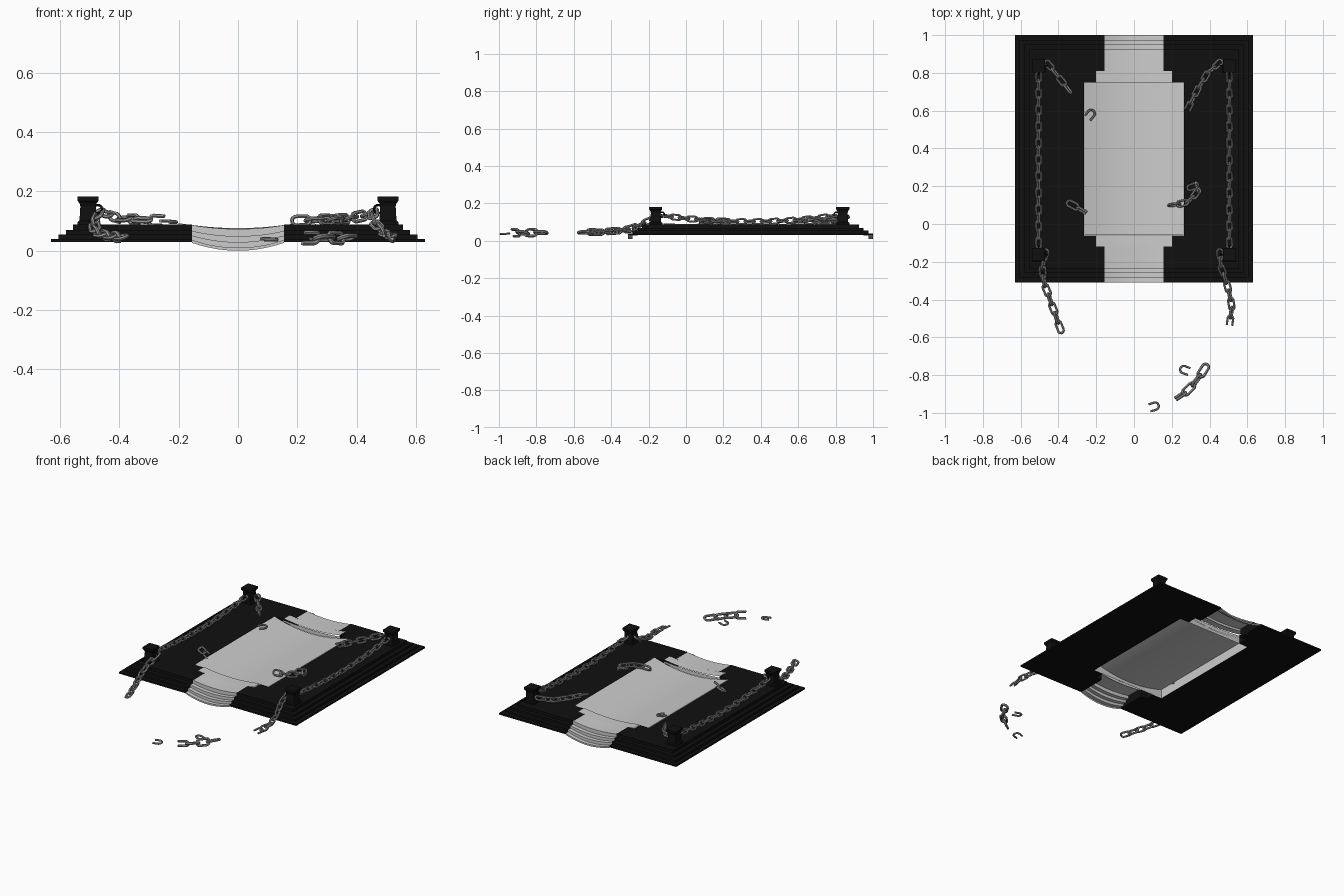
import bpy, bmesh, math
from mathutils import Vector, Matrix

if "Cube" in bpy.data.objects:
    bpy.data.objects.remove(bpy.data.objects["Cube"])

Y0, Y1, YC, FLOOR = -0.31, 1.0, 0.345, 0.03


def material(name, v):
    m = bpy.data.materials.new(name)
    m.diffuse_color = (v, v, v, 1)
    m.use_nodes = True
    m.node_tree.nodes["Principled BSDF"].inputs["Base Color"].default_value = m.diffuse_color
    return m


BLACK, STEEL = material("black_stone", 0.005), material("steel", 0.3)


def finish(name, bm, mat=None, smooth=False, recalc=True):
    if recalc:
        bmesh.ops.recalc_face_normals(bm, faces=bm.faces)
    me = bpy.data.meshes.new(name)
    bm.to_mesh(me)
    bm.free()
    ob = bpy.data.objects.new(name, me)
    bpy.context.collection.objects.link(ob)
    if mat:
        me.materials.append(mat)
    if smooth:
        bpy.ops.object.select_all(action='DESELECT')
        ob.select_set(True)
        bpy.context.view_layer.objects.active = ob
        bpy.ops.object.shade_smooth_by_angle(angle=math.radians(40))
    return ob


# Stepped black base: stacked prisms on each side, leaving the middle open
TIERS = [(0, 0.04), (0.025, 0.054), (0.05, 0.069), (0.075, 0.088)]


def base_side(name, s):
    bm = bmesh.new()
    z0 = FLOOR
    for inset, z1 in TIERS:
        xo, a = 0.63 - inset, Y0 + inset
        half = [(xo, a), (0.155, a), (0.155, -0.12), (0.2, -0.12), (0.2, -0.06), (0.265, -0.06)]
        pts = half + [(x, 2 * YC - y) for x, y in reversed(half)]
        f = bm.faces.new([bm.verts.new((s * x, y, z0)) for x, y in pts])
        ext = bmesh.ops.extrude_face_region(bm, geom=[f], use_keep_orig=True)
        top = [v for v in ext["geom"] if isinstance(v, bmesh.types.BMVert)]
        bmesh.ops.translate(bm, verts=top, vec=(0, 0, z1 - z0))
        z0 = z1
    finish(name, bm, BLACK)


base_side("base_left", -1)
base_side("base_right", 1)


# Worn grey walkway: sheets that sag across their width; rows are (y, z, sag)
def sheet(bm, half, w, rows, skirt=False):
    n = 14
    grid = []
    for y, z, sag in rows:
        row = []
        for i in range(n + 1):
            x = -half + 2 * half * i / n
            row.append(bm.verts.new((x, y, z - sag * max(0, 1 - (x / w) ** 2))))
        if skirt:
            row = [bm.verts.new((-half, y, FLOOR))] + row + [bm.verts.new((half, y, FLOOR))]
        grid.append(row)
    for r, q in zip(grid, grid[1:]):
        for i in range(len(r) - 1):
            bm.faces.new((r[i], r[i + 1], q[i + 1], q[i]))


def end_steps(name, flip):
    bm = bmesh.new()
    rows, z = [(Y0, FLOOR, 0.03)], FLOOR
    for k, (inset, z) in enumerate(TIERS):
        sag = 0.03 - 0.005 * k
        nxt = TIERS[k + 1][0] if k < 3 else 0.19
        rows += [(Y0 + inset, z, sag), (Y0 + nxt, z, 0.012 if k == 3 else sag)]
    sheet(bm, 0.155, 0.165, rows)
    # wider landing and the riser down into the worn slab
    sheet(bm, 0.2, 0.2, [(-0.12, 0.08, 0.02), (-0.12, 0.093, 0.017), (-0.06, 0.093, 0.017)])
    sheet(bm, 0.2, 0.265, [(-0.06, 0.091, 0.017), (-0.06, 0.091, 0.042)])
    if flip:
        for v in bm.verts:
            v.co.y = 2 * YC - v.co.y
        bmesh.ops.reverse_faces(bm, faces=bm.faces)
    finish(name, bm, smooth=True, recalc=False)


end_steps("front_steps", False)
end_steps("back_steps", True)
bm = bmesh.new()
sheet(bm, 0.263, 0.265, [(-0.058, 0.091, 0.042), (0.748, 0.091, 0.042)], True)
for y in (-0.058, 0.748):
    sheet(bm, 0.263, 0.265, [(y, FLOOR, 0), (y, 0.091, 0.042)])
finish("worn_slab", bm, smooth=True, recalc=False)


# Corner posts: square stacked profile, with hooks for the chains
def post(name, x, y):
    bm = bmesh.new()
    prof = [(0.036, 0.086), (0.036, 0.096), (0.029, 0.102), (0.026, 0.15),
            (0.029, 0.16), (0.035, 0.168), (0.035, 0.182)]
    rings = [[bm.verts.new((x + r * a, y + r * b, z)) for a, b in ((-1, -1), (1, -1), (1, 1), (-1, 1))]
             for r, z in prof]
    for p, q in zip(rings, rings[1:]):
        for i in range(4):
            bm.faces.new((p[i], p[(i + 1) % 4], q[(i + 1) % 4], q[i]))
    bm.faces.new(rings[-1])
    bm.faces.new(rings[0])
    sx, sy = (-1 if x > 0 else 1), (1 if y < YC else -1)
    for d in (Vector((0, sy, 0)), Vector((sx, 0, 0))):
        link(bm, Vector((x, y, 0.14)) + d * 0.033, d, math.pi / 2, 0.0, 0.014, 0.004)
    finish(name, bm, BLACK)


# One chain link: stadium ring swept with a six-sided wire; arc < 1 gives a broken link
def link(bm, c, d, roll, straight=0.014, rad=0.0145, wire=0.0058, arc=1.0):
    rot = d.to_track_quat('X', 'Z').to_matrix() @ Matrix.Rotation(roll, 3, 'X')
    n, m, rings = 14, 6, []
    for k in range(n if arc == 1 else n // 2 + 2):
        a = 2 * math.pi * (k + 0.5) / n if arc == 1 else (k / (n // 2 + 1) - 0.5) * 2 * math.pi * arc
        ca, sa = math.cos(a), math.sin(a)
        mid = Vector((math.copysign(straight, ca) + rad * ca, rad * sa, 0))
        ring = []
        for j in range(m):
            b = 2 * math.pi * j / m
            p = mid + Vector((ca, sa, 0)) * wire * math.cos(b) + Vector((0, 0, wire * math.sin(b)))
            ring.append(bm.verts.new(c + rot @ p))
        rings.append(ring)
    pairs = list(zip(rings, rings[1:]))
    if arc == 1:
        pairs.append((rings[-1], rings[0]))
    else:
        bm.faces.new(rings[0])
        bm.faces.new(rings[-1])
    for p, q in pairs:
        for j in range(m):
            bm.faces.new((p[j], p[(j + 1) % m], q[(j + 1) % m], q[j]))


def chain(name, pts, roll=0.35, scale=1.0, broken=False):
    pts = [Vector(p) for p in pts]
    total = sum((b - a).length for a, b in zip(pts, pts[1:]))
    count = max(1, round(total / (0.044 * scale)))
    bm = bmesh.new()

    def at(s):
        for a, b in zip(pts, pts[1:]):
            L = (b - a).length
            if s <= L:
                return a.lerp(b, s / L)
            s -= L
        return pts[-1]

    for i in range(count):
        p, q = at(total * i / count), at(total * (i + 1) / count)
        cut = 0.6 if broken and i == count - 1 else 1.0
        d = (q - p).normalized()
        link(bm, (p + q) / 2, -d if cut < 1 else d, roll + (i % 2) * math.pi / 2,
             0.014 * scale, 0.0145 * scale, 0.0058 * scale, cut)
    finish(name, bm, STEEL, True)


for sx, side in ((-1, "left"), (1, "right")):
    post("front_post_" + side, sx * 0.505, -0.162)
    post("back_post_" + side, sx * 0.505, 0.838)
    # sagging chain between the two posts of each side
    run = [(sx * 0.505, -0.12 + 0.92 * t / 8, 0.102 + 0.032 * (t / 4 - 1) ** 2) for t in range(9)]
    chain("side_chain_" + side, run)

# Broken chains hanging from the posts
chain("front_chain_left", [(-0.465, -0.14, 0.135), (-0.485, -0.22, 0.095), (-0.48, -0.3, 0.06),
                           (-0.43, -0.44, 0.048), (-0.385, -0.57, 0.045)], scale=1.15)
chain("front_chain_right", [(0.455, -0.14, 0.135), (0.455, -0.21, 0.1), (0.49, -0.31, 0.06),
                            (0.52, -0.43, 0.047), (0.505, -0.54, 0.045)], scale=1.1, broken=True)
chain("back_chain_left", [(-0.465, 0.86, 0.13), (-0.4, 0.78, 0.108), (-0.335, 0.695, 0.105)], scale=1.1)
chain("back_chain_right", [(0.46, 0.86, 0.13), (0.39, 0.8, 0.11), (0.33, 0.7, 0.105),
                           (0.28, 0.6, 0.105)], scale=1.1, broken=True)

# Loose pieces on the platform and the ground
chain("loose_chain_platform", [(0.29, 0.19, 0.105), (0.345, 0.21, 0.105), (0.34, 0.165, 0.105),
                               (0.275, 0.11, 0.105), (0.19, 0.1, 0.1)], scale=1.1)
chain("loose_links_left", [(-0.35, 0.115, 0.105), (-0.245, 0.055, 0.1)], scale=1.2, broken=True)
chain("loose_chain_ground", [(0.385, -0.75, 0.045), (0.33, -0.83, 0.043), (0.29, -0.88, 0.043),
                             (0.215, -0.93, 0.043)], scale=1.35, broken=True)
for name, c, a in (("half_link_front", (0.1, -0.968, 0.038), 0.3),
                   ("half_link_ground", (0.275, -0.775, 0.038), 2.8),
                   ("half_link_slab", (-0.235, 0.575, 0.098), 0.9)):
    bm = bmesh.new()
    link(bm, Vector(c), Vector((math.cos(a), math.sin(a), 0)), 0.1, 0.012, 0.02, 0.006, 0.6)
    finish(name, bm, STEEL, True)
